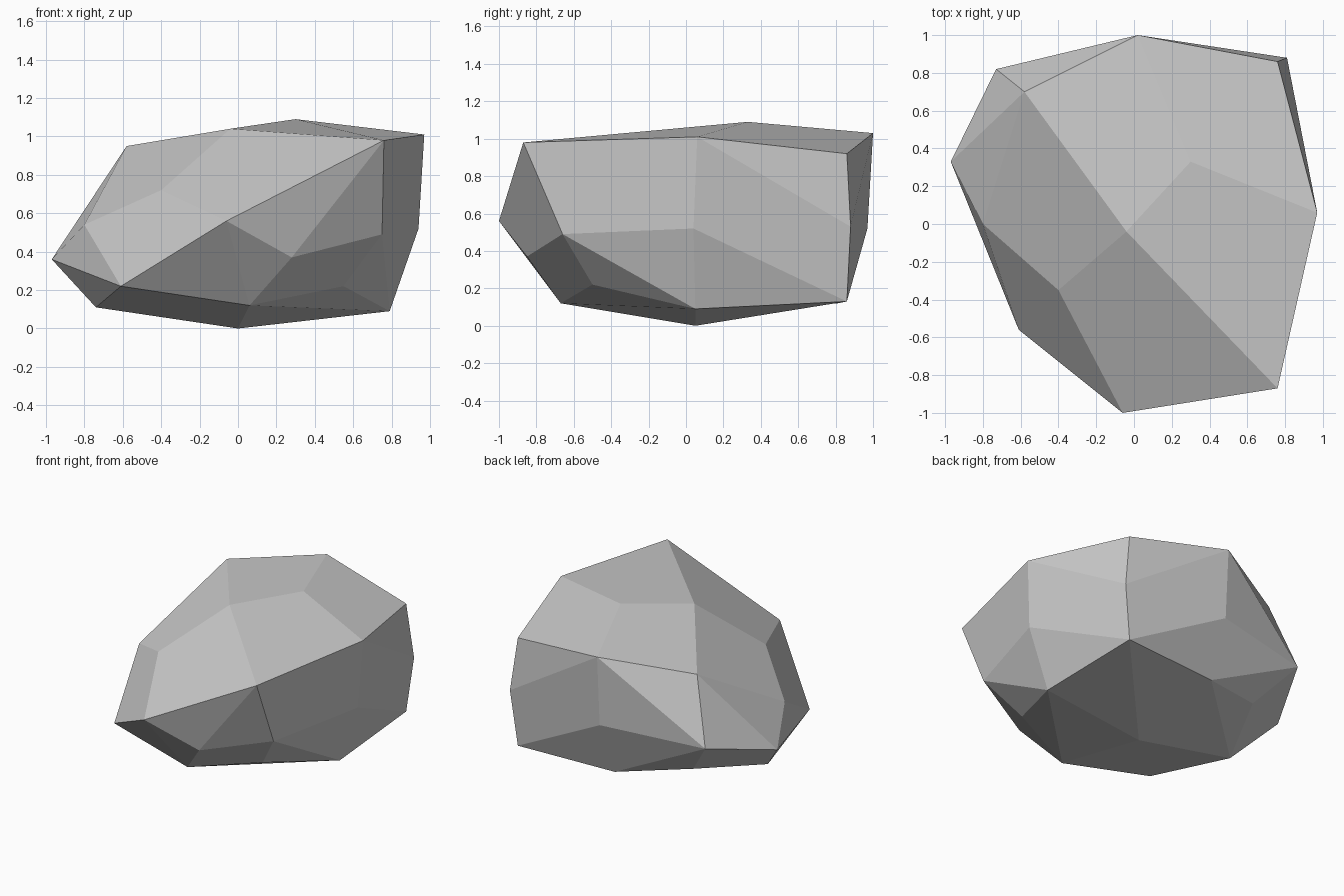
import bpy
import bmesh
from math import radians

default_cube = bpy.data.objects.get("Cube")
if default_cube:
    bpy.data.objects.remove(default_cube, do_unlink=True)

# Corner points of the boulder, grouped by height band
crown = [(.30, .33, 1.09), (-.04, -.04, 1.04), (.97, .06, 1.01), (.02, 1, 1.03),
         (.76, -.87, .98), (-.58, .70, .95), (.76, .86, .92), (-.40, -.35, .72)]
girdle = [(-.06, -1, .56), (-.80, 0, .54), (.81, .88, .53), (.94, .04, .52),
          (.02, .97, .52), (.75, -.66, .49), (-.73, .82, .49), (.28, -.85, .37),
          (-.97, .33, .36)]
base = [(-.61, -.56, .22), (.55, -.50, .22), (-.50, .63, .21), (.76, .86, .13),
        (.01, .81, .12), (.06, -.67, .12), (-.74, .11, .11), (.79, .05, .09),
        (0, .05, 0)]

# Stone material
stone = bpy.data.materials.new("grey stone")
stone.use_nodes = True
grey = (.6, .6, .6, 1)
stone.diffuse_color = grey
stone.node_tree.nodes["Principled BSDF"].inputs["Base Color"].default_value = grey

# Wrap the points in a faceted shell, then pair nearly flat triangles into quads
bm = bmesh.new()
for point in crown + girdle + base:
    bm.verts.new(point)
bmesh.ops.convex_hull(bm, input=bm.verts[:])
bmesh.ops.join_triangles(bm, faces=bm.faces[:], angle_face_threshold=radians(8),
                         angle_shape_threshold=radians(180))
bmesh.ops.recalc_face_normals(bm, faces=bm.faces[:])

mesh = bpy.data.meshes.new("boulder")
bm.to_mesh(mesh)
bm.free()
mesh.materials.append(stone)
boulder = bpy.data.objects.new("boulder", mesh)
bpy.context.collection.objects.link(boulder)
